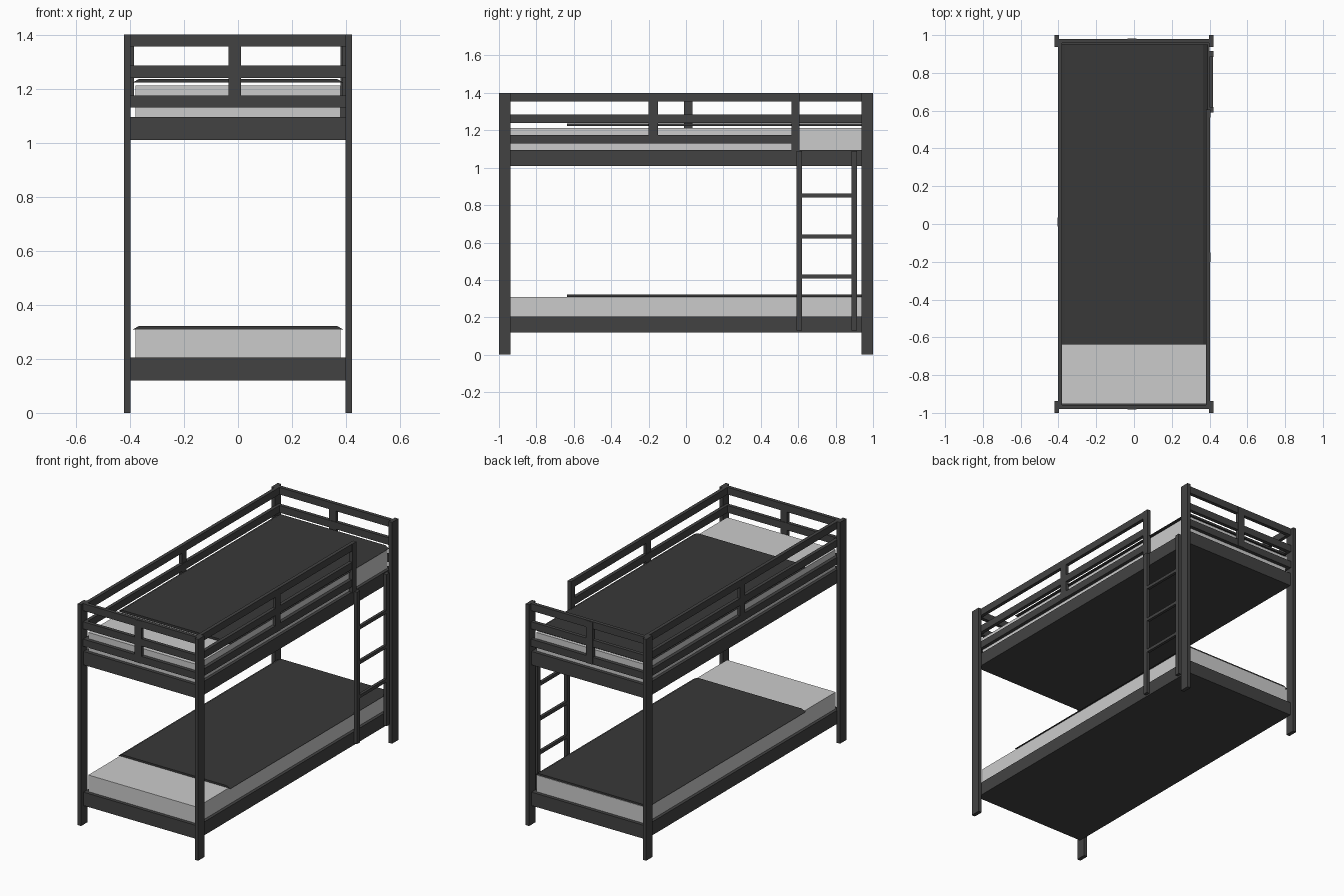
import bpy, bmesh

if "Cube" in bpy.data.objects:
    bpy.data.objects.remove(bpy.data.objects["Cube"])


def material(name, c):
    m = bpy.data.materials.new(name)
    m.diffuse_color = (c, c, c, 1)
    m.use_nodes = True
    m.node_tree.nodes["Principled BSDF"].inputs["Base Color"].default_value = m.diffuse_color
    return m


DARK = material("dark_wood", 0.055)
CLOTH = material("dark_cloth", 0.04)
LIGHT = material("light_fabric", 0.65)


def box(name, x, y, z, mat=DARK, taper=0.0):
    """Box from (min, max) ranges; taper pulls the top in along x."""
    bm = bmesh.new()
    bmesh.ops.create_cube(bm, size=1)
    for v in bm.verts:
        top = v.co.z > 0
        side = 1 if v.co.x > 0 else -1
        v.co = [r[1] if c > 0 else r[0] for c, r in zip(v.co, (x, y, z))]
        if top:
            v.co.x -= side * taper
    me = bpy.data.meshes.new(name)
    bm.to_mesh(me)
    bm.free()
    me.materials.append(mat)
    ob = bpy.data.objects.new(name, me)
    bpy.context.collection.objects.link(ob)
    return ob


def span(s, a, b):
    """Mirrored range: (a, b) on side s."""
    return tuple(sorted((s * a, s * b)))


RAILS = [(1.13, 1.175), (1.24, 1.285), (1.355, 1.40)]

# corner posts
for sx in (-1, 1):
    for sy in (-1, 1):
        box("corner_post", span(sx, 0.398, 0.422), span(sy, 0.937, 1.0), (0, 1.4))

# two bunks: side beams, end beams, base panel, mattress, blanket
for level, z, mat_top, blanket_z in (("lower", 0.12, 0.31, 0.308),
                                     ("upper", 1.01, 1.212, 1.222)):
    for s in (-1, 1):
        box(level + "_side_beam", span(s, 0.38, 0.40), (-0.975, 0.975), (z, z + 0.085))
        box(level + "_end_beam", (-0.38, 0.38), span(s, 0.953, 0.975), (z, z + 0.085))
    box(level + "_base_panel", (-0.38, 0.38), (-0.953, 0.953), (z, z + 0.015))
    box(level + "_mattress", (-0.38, 0.38), (-0.953, 0.953), (z + 0.015, mat_top), LIGHT)
    box(level + "_blanket", (-0.392, 0.392), (-0.637, 0.95),
        (blanket_z, blanket_z + 0.014), CLOTH, taper=0.027)

# guard rails; the right side stops at the ladder opening
for z in RAILS:
    box("left_guard_rail", (-0.402, -0.38), (-0.975, 0.975), z)
    box("right_guard_rail", (0.38, 0.402), (-0.975, 0.59), z)
    for s in (-1, 1):
        box("end_guard_rail", (-0.40, 0.40), span(s, 0.957, 0.98), z)

# guard rail stiles
for s in (-1, 1):
    box("end_stile", (-0.035, 0.012), span(s, 0.96, 0.983), (1.13, 1.398))
box("left_stile", (-0.404, -0.384), (-0.012, 0.035), (1.13, 1.398))
box("right_stile", (0.384, 0.404), (-0.2, -0.15), (1.13, 1.398))
box("opening_stile", (0.38, 0.404), (0.565, 0.607), (1.09, 1.4))

# ladder
for y in (0.59, 0.885):
    box("ladder_post", (0.40, 0.42), (y, y + 0.03), (0.13, 1.09))
for z in (0.418, 0.632, 0.852):
    box("ladder_rung", (0.40, 0.418), (0.62, 0.885), (z - 0.01, z + 0.01))
